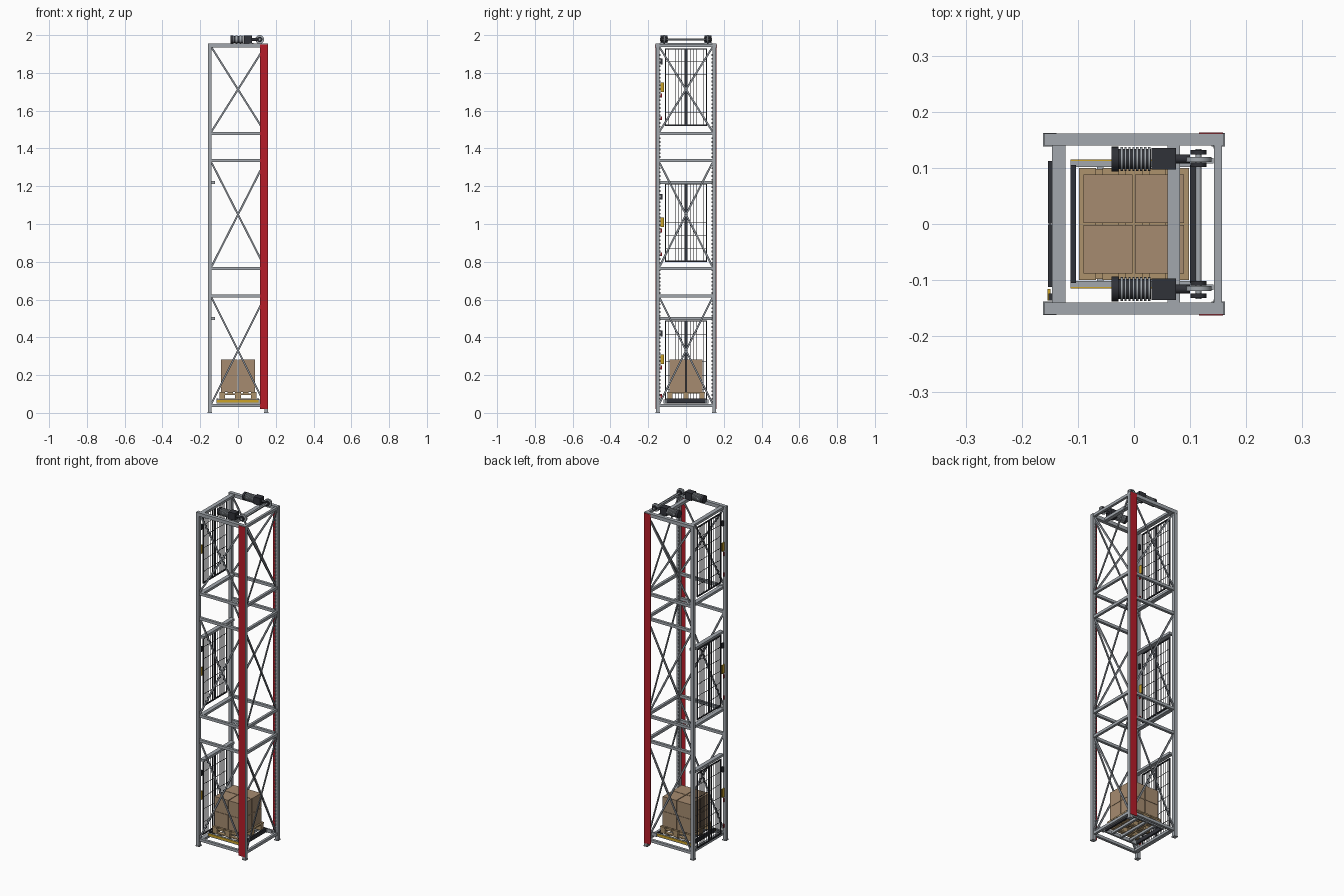
import bpy, bmesh, math
from mathutils import Matrix, Vector

cube = bpy.data.objects.get("Cube")
if cube:
    bpy.data.objects.remove(cube, do_unlink=True)


def material(name, r, g, b):
    m = bpy.data.materials.new(name)
    m.use_nodes = True
    m.diffuse_color = (r, g, b, 1)
    m.node_tree.nodes["Principled BSDF"].inputs["Base Color"].default_value = (r, g, b, 1)
    return m


STEEL = material("galvanised steel", 0.36, 0.39, 0.42)
BRACE = material("brace grey", 0.25, 0.27, 0.30)
RED = material("cover red", 0.47, 0.012, 0.022)
DARK = material("dark grey", 0.03, 0.032, 0.04)
CARD = material("cardboard", 0.38, 0.26, 0.16)
WOOD = material("pallet wood", 0.42, 0.29, 0.15)
YELLOW = material("safety yellow", 0.60, 0.36, 0.02)


class Part:
    """Collects boxes, bars and cylinders into one object."""

    def __init__(self, name, mat):
        self.name, self.mat, self.bm = name, mat, bmesh.new()

    def box(self, x0, x1, y0, y1, z0, z1):
        mid = Vector((x0 + x1, y0 + y1, z0 + z1)) / 2
        size = Matrix.Diagonal((x1 - x0, y1 - y0, z1 - z0, 1))
        bmesh.ops.create_cube(self.bm, size=1, matrix=Matrix.Translation(mid) @ size)

    def bar(self, a, b, w, flat="Y", d=0.005):
        # flat bar from a to b, thin along the given axis
        a, b = Vector(a), Vector(b)
        along = (b - a).normalized()
        thin = Vector((0, 1, 0)) if flat == "Y" else Vector((1, 0, 0))
        wide = thin.cross(along)
        rot = Matrix((wide * w, thin * d, along * (b - a).length)).transposed().to_4x4()
        bmesh.ops.create_cube(self.bm, size=1, matrix=Matrix.Translation((a + b) / 2) @ rot)

    def cyl(self, centre, r, length, axis, sides=20):
        turn = Matrix.Rotation(math.pi / 2, 4, "Y" if axis == "X" else "X")
        bmesh.ops.create_cone(self.bm, cap_ends=True, segments=sides, radius1=r, radius2=r,
                              depth=length, matrix=Matrix.Translation(centre) @ turn)

    def done(self, smooth=False):
        bmesh.ops.recalc_face_normals(self.bm, faces=self.bm.faces)
        me = bpy.data.meshes.new(self.name)
        self.bm.to_mesh(me)
        self.bm.free()
        me.materials.append(self.mat)
        ob = bpy.data.objects.new(self.name, me)
        bpy.context.collection.objects.link(ob)
        if smooth:
            bpy.ops.object.select_all(action="DESELECT")
            ob.select_set(True)
            bpy.context.view_layer.objects.active = ob
            bpy.ops.object.shade_smooth_by_angle(angle=math.radians(35))


IN, OUT, TOP = 0.14, 0.16, 1.955
SIDES = (-1, 1)

# Corner posts with foot plates
posts = Part("corner_posts", STEEL)
for sx in SIDES:
    for sy in SIDES:
        xs, ys = sorted((sx * IN, sx * OUT)), sorted((sy * IN, sy * OUT))
        posts.box(*xs, *ys, 0, TOP)
        posts.box(xs[0] - 0.002, xs[1] + 0.002, ys[0] - 0.002, ys[1] + 0.002, 0, 0.006)
posts.done()

# Horizontal frame beams
beams = Part("frame_beams", STEEL)
for z in (0.04, 0.62, 0.765, 1.335, 1.48):
    for sy in SIDES:
        ys = sorted((sy * 0.143, sy * 0.158))
        beams.box(-IN, IN, *ys, z - 0.008, z + 0.008)
    beams.box(0.143, 0.157, -IN, IN, z - 0.008, z + 0.008)
for sy in SIDES:
    beams.box(-OUT, OUT, *sorted((sy * IN, sy * 0.161)), TOP - 0.02, TOP)
beams.box(0.143, 0.157, -IN, IN, TOP - 0.018, TOP - 0.002)
for z in (0.04, 0.50, 0.765, 1.22, 1.48, TOP - 0.01):
    beams.box(-0.146, -0.122, -IN, IN, z - 0.007, z + 0.007)
beams.box(0.06, 0.082, -IN, IN, TOP - 0.015, TOP + 0.002)
beams.done()

# Crossed diagonal braces on the front, back and one side
braces = Part("cross_braces", BRACE)
for lo, hi in ((0.05, 0.61), (0.775, 1.325), (1.49, 1.935)):
    for s in SIDES:
        for sy in SIDES:
            braces.bar((-s * IN, sy * (0.15 + 0.003 * s), lo), (s * IN, sy * (0.15 + 0.003 * s), hi), 0.010)
        braces.bar((0.15 + 0.003 * s, -s * IN, lo), (0.15 + 0.003 * s, s * IN, hi), 0.010, "X")
braces.done()

# Toothed strips on the guide posts
teeth = Part("toothed_strips", BRACE)
for sy in SIDES:
    for i in range(92):
        z = 0.07 + i * 0.02
        teeth.box(0.142, 0.148, *sorted((sy * 0.135, sy * 0.141)), z, z + 0.009)
teeth.done()

# Red guide covers
covers = Part("guide_covers", RED)
for sy in SIDES:
    covers.box(0.116, 0.159, *sorted((sy * 0.1602, sy * 0.163)), 0.02, TOP - 0.004)
covers.done()

# Double mesh doors at the three landings
frames = Part("door_frames", DARK)
wires = Part("door_mesh", DARK)
locks = Part("door_locks", DARK)
signs = Part("door_signs", YELLOW)
buttons = Part("door_buttons", RED)
for lo, hi in ((0.05, 0.49), (0.80, 1.215), (1.52, 1.93)):
    for s in SIDES:
        for y in (0.004, 0.109):
            frames.box(-0.153, -0.146, s * y - 0.003, s * y + 0.003, lo, hi)
        for z in (lo, hi - 0.006):
            frames.box(-0.153, -0.146, *sorted((s * 0.004, s * 0.109)), z, z + 0.006)
        for y in (0.022, 0.039, 0.057, 0.074, 0.091):
            wires.box(-0.151, -0.148, s * y - 0.0012, s * y + 0.0012, lo, hi)
    n = 6
    for i in range(1, n):
        z = lo + (hi - lo) * i / n
        wires.box(-0.151, -0.149, -0.109, 0.109, z - 0.001, z + 0.001)
    locks.box(-0.152, -0.142, -0.136, -0.124, hi - 0.085, hi - 0.055)
    signs.box(-0.154, -0.149, -0.136, -0.116, hi - 0.23, hi - 0.18)
    for z in (hi - 0.25, lo + 0.04):
        buttons.box(-0.154, -0.149, -0.136, -0.128, z - 0.01, z + 0.01)
for p in (frames, wires, locks, signs, buttons):
    p.done()

# Lifting platform
side_rails = Part("platform_side_rails", DARK)
side_rails.box(-0.113, -0.103, -0.105, 0.105, 0.053, 0.076)
side_rails.box(0.100, 0.110, -0.105, 0.105, 0.053, 0.076)
side_rails.done()
rails = Part("platform_rails", STEEL)
edges = Part("platform_edge_strips", YELLOW)
for s in SIDES:
    rails.box(-0.113, 0.112, *sorted((s * 0.102, s * 0.112)), 0.050, 0.070)
    edges.box(-0.113, 0.112, *sorted((s * 0.112, s * 0.115)), 0.056, 0.069)
    # guide arms towards the posts
    rails.box(0.108, 0.142, *sorted((s * 0.108, s * 0.118)), 0.050, 0.070)
for x in (-0.06, 0.0, 0.06):
    rails.box(x - 0.006, x + 0.006, -0.102, 0.102, 0.052, 0.066)
rails.done()
edges.done()

# Wooden pallet
pallet = Part("pallet", WOOD)
for i in range(5):
    x = -0.098 + i * 0.0415
    pallet.box(x, x + 0.03, -0.1, 0.1, 0.102, 0.110)
for y in (-0.085, 0, 0.085):
    pallet.box(-0.098, 0.098, y - 0.013, y + 0.013, 0.095, 0.102)
    pallet.box(-0.098, 0.098, y - 0.011, y + 0.011, 0.070, 0.077)
    for x in (-0.083, 0, 0.083):
        pallet.box(x - 0.015, x + 0.015, y - 0.013, y + 0.013, 0.077, 0.095)
pallet.done()

# Stacked cardboard boxes
boxes = Part("cardboard_boxes", CARD)
for x in (-0.090, 0.0015):
    for y in (-0.088, 0.0015):
        for z in (0.110, 0.1965):
            boxes.box(x, x + 0.0875, y, y + 0.0865, z, z + 0.085)
boxes.done()

# Drive motors, gearboxes, shaft and pulleys
ZM = 1.977
body = Part("motor_bodies", DARK)
fins = Part("motor_fins", STEEL)
gears = Part("gearboxes", DARK)
pulleys = Part("pulleys", STEEL)
hubs = Part("pulley_hubs", DARK)
for s in SIDES:
    y = s * 0.116
    body.cyl((-0.005, y, ZM), 0.018, 0.07, "X")
    body.cyl((-0.034, y, ZM), 0.022, 0.013, "X")
    for i in range(8):
        fins.cyl((-0.022 + i * 0.007, y, ZM), 0.0215, 0.004, "X")
    gears.box(0.031, 0.075, y - 0.019, y + 0.019, TOP, 1.998)
    gears.cyl((0.085, y, ZM), 0.008, 0.03, "X")
    pulleys.cyl((0.115, y - s * 0.001, ZM), 0.023, 0.009, "Y", 28)
    hubs.cyl((0.115, s * 0.128, ZM), 0.014, 0.008, "Y")
    hubs.cyl((0.115, s * 0.106, ZM), 0.014, 0.008, "Y")
pulleys.cyl((0.115, 0, ZM), 0.005, 0.268, "Y", 16)
for p in (body, fins, gears, pulleys, hubs):
    p.done(True)
